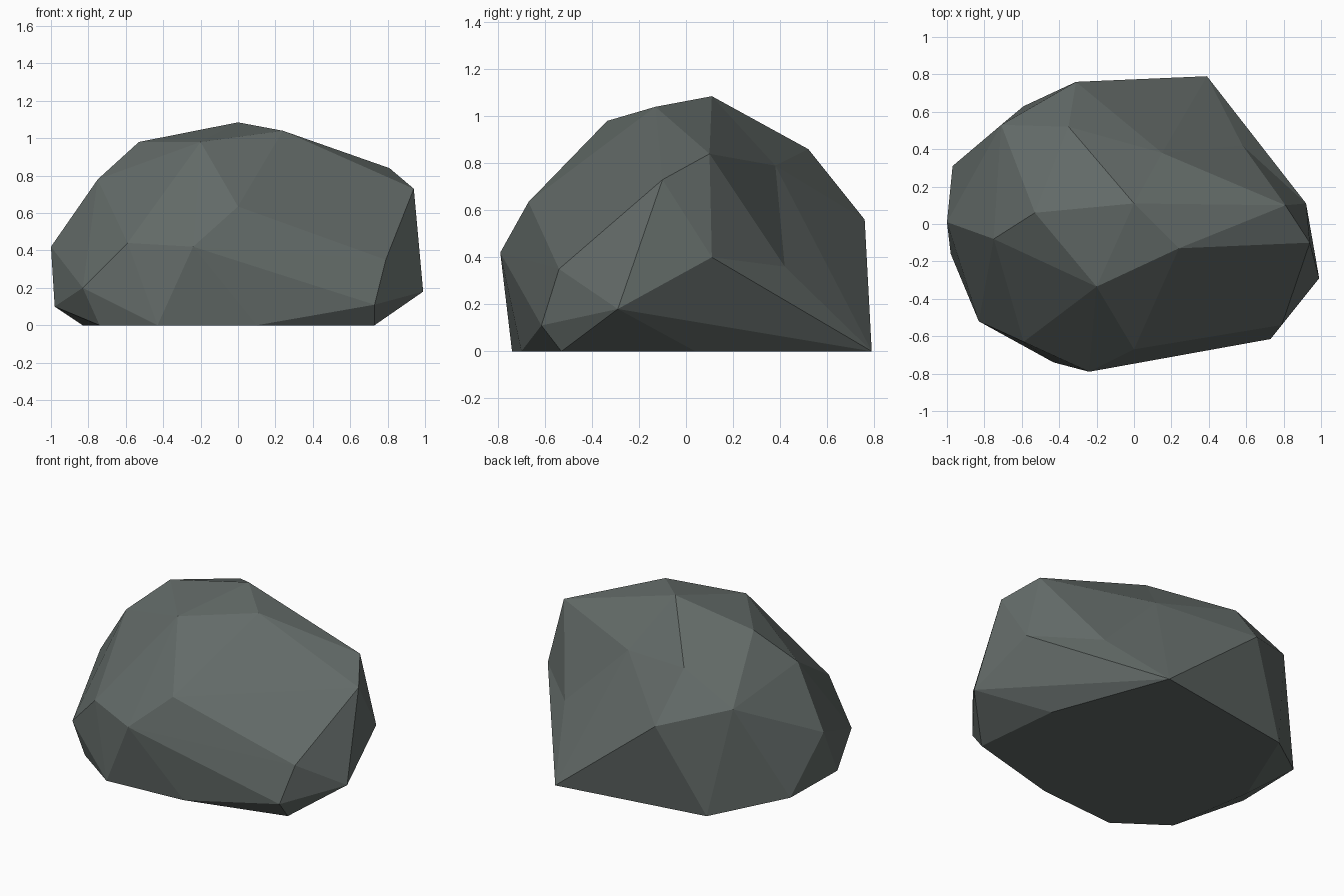
import bpy, bmesh

if "Cube" in bpy.data.objects:
    bpy.data.objects.remove(bpy.data.objects["Cube"])

# Stone colour
stone = bpy.data.materials.new("dark grey green stone")
stone.diffuse_color = (0.125, 0.147, 0.139, 1)
stone.use_nodes = True
stone.node_tree.nodes["Principled BSDF"].inputs["Base Color"].default_value = stone.diffuse_color

# Corners around the hollowed back-right side
rim_pts = {
    "peak": (0, .11, 1.085), "shoulder": (.81, .10, .84), "side": (.92, .11, .40),
    "foot": (.39, .79, 0), "back": (-.31, .76, .56), "crest": (-.35, .52, .86),
}
# Remaining chipped corners
corners = [
    (.24, -.13, 1.04), (-.20, -.335, .98), (-.53, .06, .98), (-.75, -.08, .78),
    (.94, -.10, .73), (.99, -.29, .18), (.79, -.54, .35), (.73, -.615, .11),
    (0, -.67, .635), (-.24, -.79, .42), (-.59, -.63, .44), (-.83, -.52, .20),
    (-1, .01, .42), (-.98, -.16, .10), (-.97, .31, .10), (-.71, .53, .69),
]
# Flat footprint
base = [(.73, -.53), (.10, -.70), (-.43, -.74), (-.74, -.52),
        (-.83, .05), (-.59, .63), (.67, .04)]

bm = bmesh.new()
v = {k: bm.verts.new(p) for k, p in rim_pts.items()}
for p in corners + [(x, y, 0) for x, y in base]:
    bm.verts.new(p)
bmesh.ops.convex_hull(bm, input=bm.verts[:])

# Open the back-right side and rebuild it around two slightly sunken points
rim = set(v.values())
bmesh.ops.delete(bm, geom=[f for f in bm.faces if set(f.verts) <= rim], context='FACES_KEEP_BOUNDARY')
v["dent"] = bm.verts.new((.15, .38, .79))
v["low_dent"] = bm.verts.new((.58, .42, .36))
for tri in ("peak crest dent", "peak dent shoulder", "dent crest back", "dent back foot",
            "dent foot low_dent", "dent low_dent shoulder", "low_dent side shoulder",
            "low_dent foot side"):
    bm.faces.new([v[k] for k in tri.split()])
bmesh.ops.delete(bm, geom=[e for e in bm.edges if not e.link_faces], context='EDGES')
bmesh.ops.recalc_face_normals(bm, faces=bm.faces[:])

me = bpy.data.meshes.new("rock")
bm.to_mesh(me)
bm.free()
me.materials.append(stone)
bpy.context.collection.objects.link(bpy.data.objects.new("rock", me))
